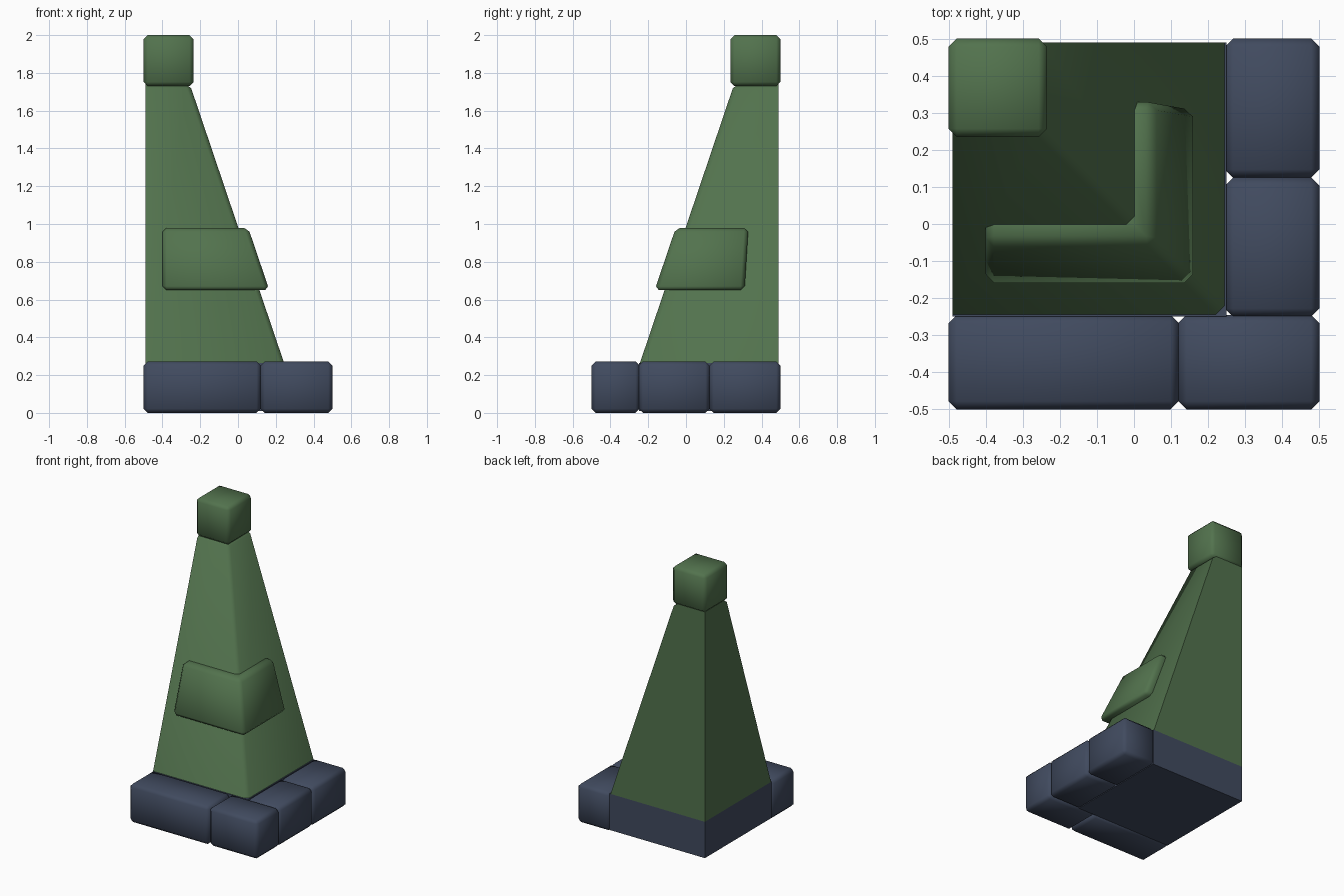
import bpy, bmesh, math

if "Cube" in bpy.data.objects:
    bpy.data.objects.remove(bpy.data.objects["Cube"])


def material(name, rgb):
    m = bpy.data.materials.new(name)
    m.diffuse_color = (*rgb, 1)
    m.use_nodes = True
    m.node_tree.nodes["Principled BSDF"].inputs["Base Color"].default_value = m.diffuse_color
    return m


GREEN = material("moss green", (0.085, 0.17, 0.075))
BLUE = material("slate blue", (0.052, 0.069, 0.114))


def loft(name, bottom, top, z0, z1, mat, bevel=0.022, pick=None):
    """Prism between two outlines; bevels all edges, or those chosen by pick."""
    bm = bmesh.new()
    lo = [bm.verts.new((x, y, z0)) for x, y in bottom]
    hi = [bm.verts.new((x, y, z1)) for x, y in top]
    n = len(lo)
    bm.faces.new(lo[::-1])
    bm.faces.new(hi)
    for i in range(n):
        j = (i + 1) % n
        bm.faces.new((lo[i], lo[j], hi[j], hi[i]))
    bmesh.ops.recalc_face_normals(bm, faces=bm.faces)
    edges = [e for e in bm.edges if pick is None or pick(e)]
    if bevel and edges:
        bmesh.ops.bevel(bm, geom=edges, offset=bevel, segments=1,
                        affect='EDGES', clamp_overlap=True)
    me = bpy.data.meshes.new(name)
    bm.to_mesh(me)
    bm.free()
    me.materials.append(mat)
    ob = bpy.data.objects.new(name, me)
    bpy.context.collection.objects.link(ob)
    bpy.ops.object.select_all(action='DESELECT')
    ob.select_set(True)
    bpy.context.view_layer.objects.active = ob
    bpy.ops.object.shade_smooth_by_angle(angle=math.radians(60))
    return ob


def rect(x0, x1, y0, y1):
    return [(x0, y0), (x1, y0), (x1, y1), (x0, y1)]


def block(name, x0, x1, y0, y1, z0, z1, mat, bevel=0.022):
    return loft(name, rect(x0, x1, y0, y1), rect(x0, x1, y0, y1), z0, z1, mat, bevel)


# plinth stones along the front and right
block("front_stone_long", -0.5, 0.12, -0.5, -0.245, 0, 0.272, BLUE)
block("front_stone_corner", 0.12, 0.5, -0.5, -0.245, 0, 0.272, BLUE)
block("right_stone_near", 0.245, 0.5, -0.25, 0.125, 0, 0.272, BLUE)
block("right_stone_far", 0.245, 0.5, 0.125, 0.5, 0, 0.272, BLUE)

# plain core of the plinth
block("plinth_core", -0.49, 0.25, -0.25, 0.49, 0.01, 0.265, BLUE, 0)


# tapered shaft, only its outer ridge and outer top edges softened
def outer(e):
    a, b = (v.co for v in e.verts)
    mid = (a + b) / 2
    ridge = abs(a.z - b.z) > 1 and mid.x > -0.1 and mid.y < 0.1
    rim = min(a.z, b.z) > 1.7 and (min(a.x, b.x) > -0.3 or max(a.y, b.y) < 0.3)
    return ridge or rim


loft("tapered_shaft", rect(-0.49, 0.247, -0.247, 0.49),
     rect(-0.49, -0.255, 0.255, 0.49), 0.255, 1.74, GREEN, 0.022, outer)

# cap stone
block("cap_stone", -0.5, -0.235, 0.235, 0.5, 1.73, 2.0, GREEN)


# sloping band wrapped around the outer ridge
def elbow(o, i, left, back):
    return [(left, -o), (o, -o), (o, back), (i, back), (i, -i), (left, -i)]


loft("corner_band", elbow(0.166, 0.06, -0.40, 0.31),
     elbow(0.054, -0.05, -0.40, 0.33), 0.65, 0.98, GREEN)
